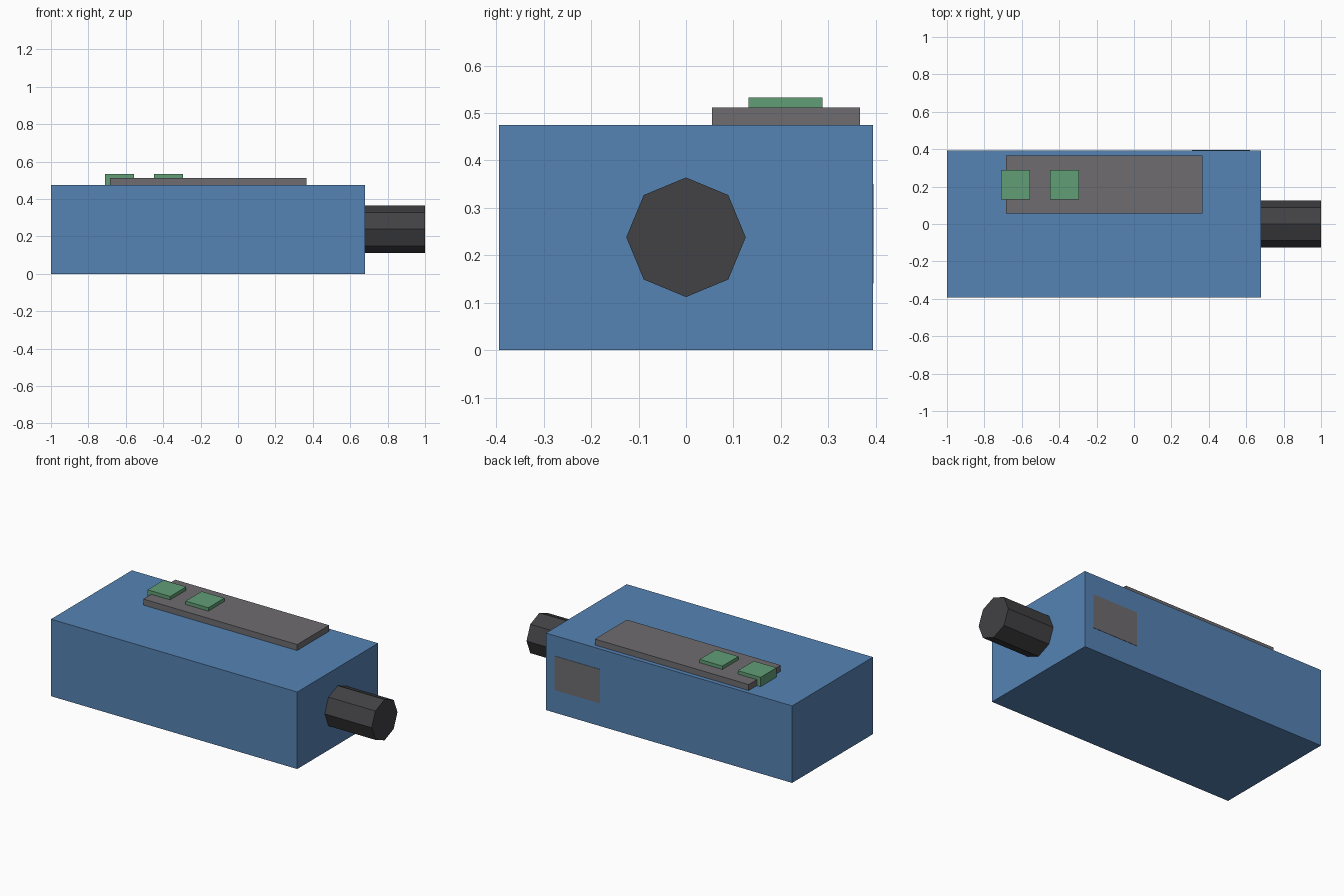
import bpy
import math

if "Cube" in bpy.data.objects:
    bpy.data.objects.remove(bpy.data.objects["Cube"])


def material(name, rgb):
    m = bpy.data.materials.new(name)
    m.diffuse_color = (*rgb, 1.0)
    m.use_nodes = True
    m.node_tree.nodes["Principled BSDF"].inputs["Base Color"].default_value = m.diffuse_color
    return m


BLUE = material("blue", (0.093, 0.227, 0.456))
GREY = material("grey", (0.156, 0.150, 0.162))
GREEN = material("green", (0.119, 0.337, 0.181))
DARK = material("charcoal", (0.054, 0.053, 0.058))


def box(name, x, y, z, mat):
    """Box from (min, max) pairs along each axis."""
    bpy.ops.mesh.primitive_cube_add(size=1)
    ob = bpy.context.object
    ob.name = name
    for v in ob.data.vertices:
        v.co = [(a + b) / 2 + c * (b - a) for (a, b), c in zip((x, y, z), v.co)]
    ob.data.materials.append(mat)
    return ob


# Main housing
box("body", (-1.0, 0.68), (-0.394, 0.394), (0.0, 0.475), BLUE)

# Raised panel on top, with two buttons
box("top_panel", (-0.685, 0.365), (0.055, 0.367), (0.475, 0.512), GREY)
for i, x in enumerate((-0.71, -0.45)):
    box(f"button_{i + 1}", (x, x + 0.155), (0.132, 0.288), (0.475, 0.533), GREEN)

# Flush plate on the back
box("back_plate", (0.31, 0.62), (0.390, 0.396), (0.14, 0.35), GREY)

# Eight-sided knob on the right end
bpy.ops.mesh.primitive_cylinder_add(vertices=8, radius=0.126, depth=0.32,
                                    location=(0.84, 0, 0.238),
                                    rotation=(0, math.pi / 2, 0))
knob = bpy.context.object
knob.name = "end_knob"
knob.data.materials.append(DARK)
